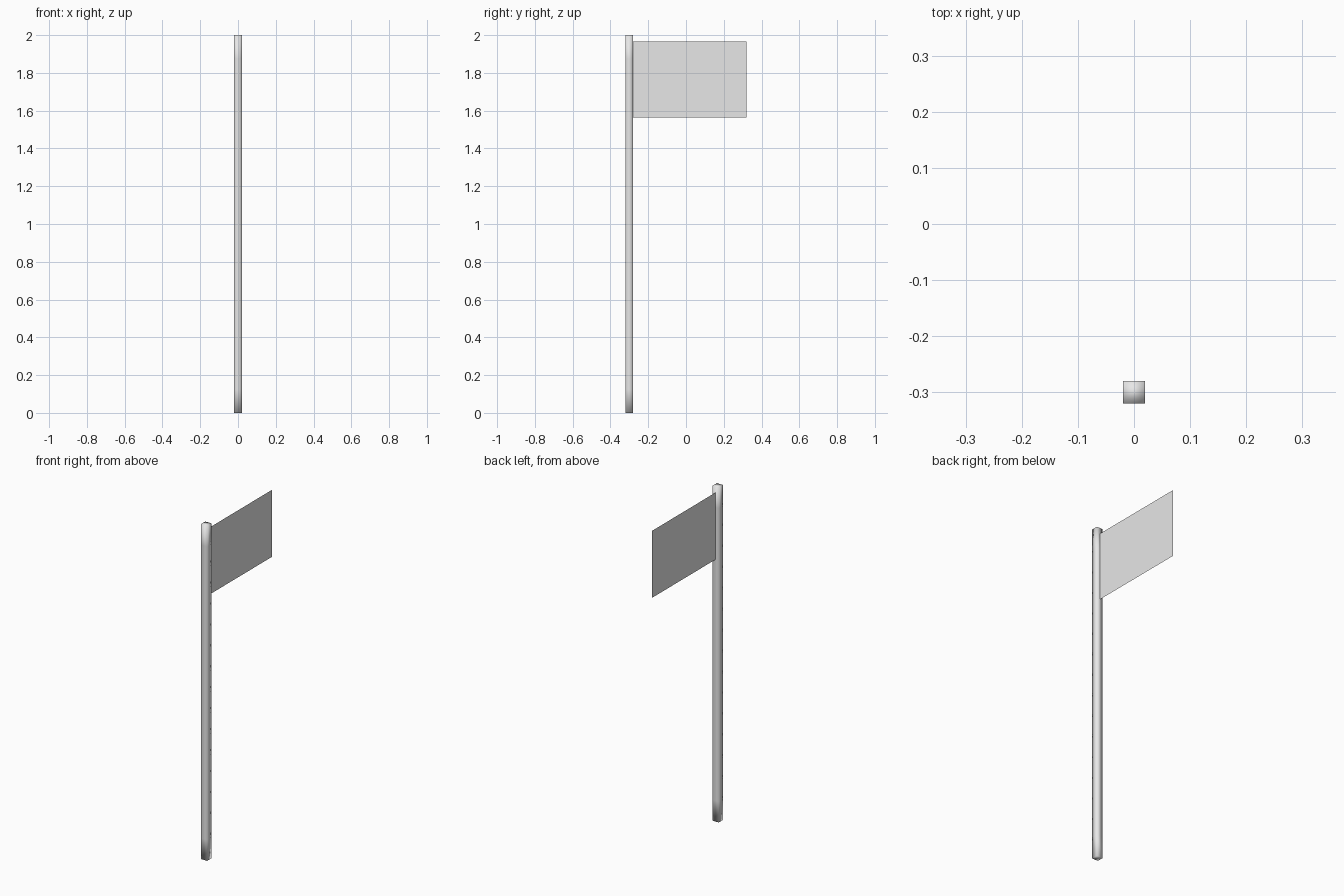
import bpy
import bmesh
from mathutils import Matrix, Vector

cube = bpy.data.objects.get("Cube")
if cube:
    bpy.data.objects.remove(cube, do_unlink=True)

# One plain grey for everything
grey = bpy.data.materials.new("light_grey")
grey.use_nodes = True
colour = (0.8, 0.8, 0.8, 1)
grey.diffuse_color = colour
grey.node_tree.nodes["Principled BSDF"].inputs["Base Color"].default_value = colour


def add_part(name, bm, smooth):
    mesh = bpy.data.meshes.new(name)
    for face in bm.faces:
        face.smooth = smooth
    bm.to_mesh(mesh)
    bm.free()
    mesh.materials.append(grey)
    obj = bpy.data.objects.new(name, mesh)
    bpy.context.collection.objects.link(obj)
    return obj


HEIGHT = 2.0
WIDTH = 0.04
POLE_Y = -0.3
SEGMENTS = 16

# Pole: square post in even segments, softly shaded across its edges
bm = bmesh.new()
place = Matrix.Translation((0, POLE_Y, HEIGHT / 2)) @ Matrix.Diagonal((WIDTH, WIDTH, HEIGHT, 1))
bmesh.ops.create_cube(bm, size=1, matrix=place)
uprights = [e for e in bm.edges if abs(e.verts[0].co.z - e.verts[1].co.z) > 1]
bmesh.ops.subdivide_edges(bm, edges=uprights, cuts=SEGMENTS - 1, use_grid_fill=True)
bmesh.ops.recalc_face_normals(bm, faces=bm.faces)
add_part("pole", bm, True)

# Flag: a single flat sheet running back from the pole
FLAG_LENGTH, FLAG_HEIGHT, FLAG_TOP = 0.6, 0.4, 1.965
start = POLE_Y + WIDTH / 2
bm = bmesh.new()
corners = [(0, 0), (1, 0), (1, 1), (0, 1)]
bm.faces.new([bm.verts.new(Vector((0, start + u * FLAG_LENGTH, FLAG_TOP - (1 - v) * FLAG_HEIGHT)))
              for u, v in corners])
add_part("flag", bm, False)
